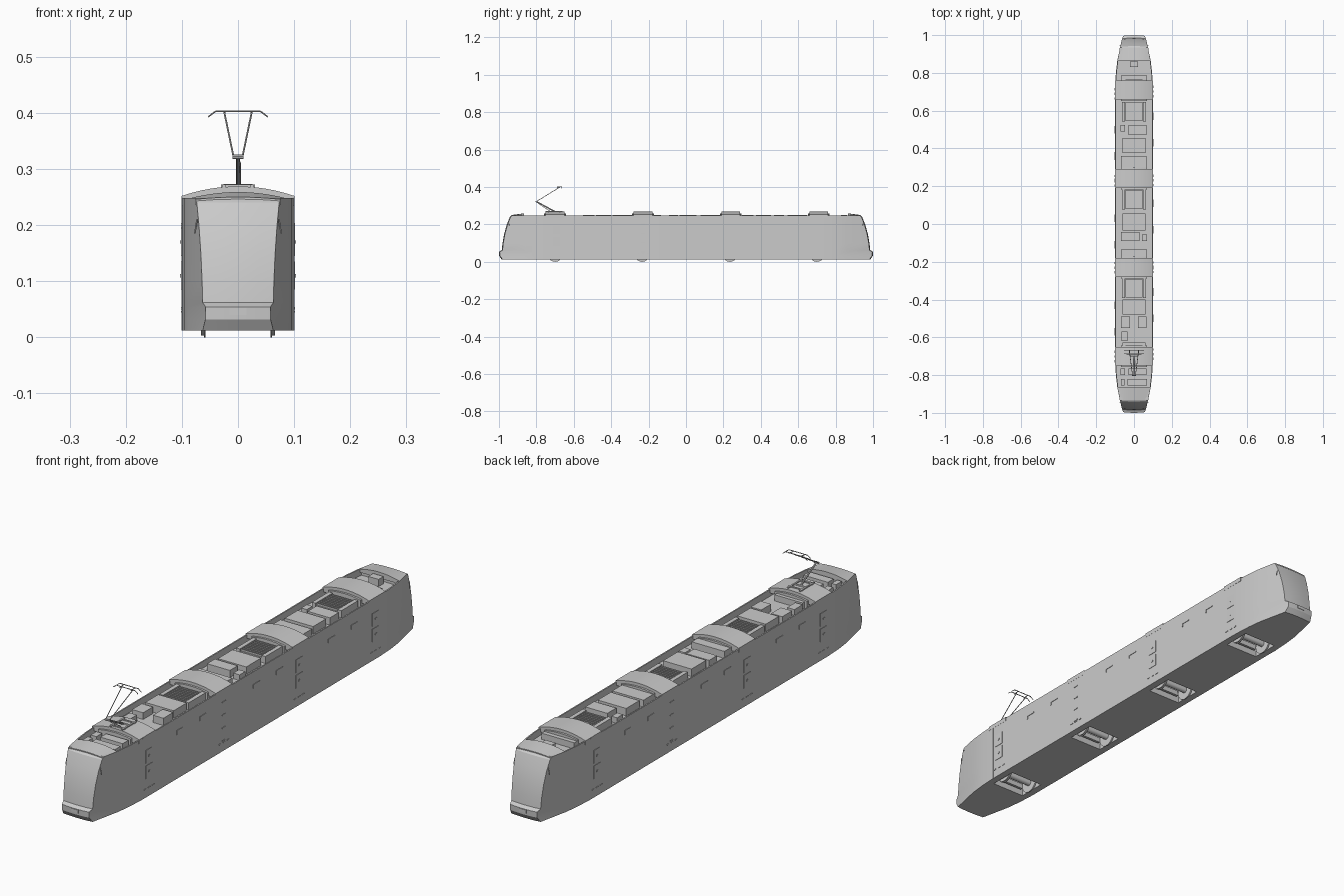
import bpy, bmesh, math
from mathutils import Vector

if "Cube" in bpy.data.objects:
    bpy.data.objects.remove(bpy.data.objects["Cube"], do_unlink=True)

grey = bpy.data.materials.new("plain grey")
grey.use_nodes = True
COLOUR = (0.6, 0.6, 0.6, 1)
grey.diffuse_color = COLOUR
grey.node_tree.nodes["Principled BSDF"].inputs["Base Color"].default_value = COLOUR


def finish(bm, name, smooth=False):
    bmesh.ops.recalc_face_normals(bm, faces=bm.faces)
    mesh = bpy.data.meshes.new(name)
    bm.to_mesh(mesh)
    bm.free()
    mesh.materials.append(grey)
    ob = bpy.data.objects.new(name, mesh)
    bpy.context.collection.objects.link(ob)
    if smooth:
        bpy.ops.object.select_all(action="DESELECT")
        ob.select_set(True)
        bpy.context.view_layer.objects.active = ob
        bpy.ops.object.shade_smooth_by_angle(angle=math.radians(25))
    return ob


def add_box(bm, x0, x1, y0, y1, z0, z1):
    verts = bmesh.ops.create_cube(bm, size=1)["verts"]
    for v in verts:
        v.co = Vector(((x0 + x1) / 2 + v.co.x * (x1 - x0),
                       (y0 + y1) / 2 + v.co.y * (y1 - y0),
                       (z0 + z1) / 2 + v.co.z * (z1 - z0)))


def add_rod(bm, a, b, r, sides=8):
    a, b = Vector(a), Vector(b)
    d = b - a
    verts = bmesh.ops.create_cone(bm, cap_ends=True, segments=sides, radius1=r,
                                  radius2=r, depth=d.length)["verts"]
    rot = d.to_track_quat("Z", "Y")
    for v in verts:
        v.co = rot @ v.co + (a + b) / 2


def loft(bm, rings):
    rows = [[bm.verts.new(p) for p in ring] for ring in rings]
    n = len(rows[0])
    for low, high in zip(rows, rows[1:]):
        for i in range(n):
            j = (i + 1) % n
            bm.faces.new((low[i], low[j], high[j], high[i]))
    bm.faces.new(rows[0])
    bm.faces.new(rows[-1])


PLAN = [(0.73, 0.1), (0.80, 0.096), (0.86, 0.089), (0.94, 0.073),
        (0.985, 0.062), (1.0, 0.056)]


def half_width(y):
    for (y0, x0), (y1, x1) in zip(PLAN, PLAN[1:]):
        if y <= y1:
            t = max(0, (y - y0) / (y1 - y0))
            return x0 + t * (x1 - x0)
    return PLAN[-1][1]


def outline(nose, z, inset=0.0, bulge=0.004):
    # tapered plan, repeated for both ends
    ys = [0.73, 0.80, 0.86, nose - bulge]
    edge = [(half_width(y) - inset, y) for y in ys]
    w = edge[-1][0]
    edge += [(w * 0.55, nose - bulge * 0.3), (0, nose)]
    half = edge + [(-x, y) for x, y in reversed(edge[:-1])]
    return [(x, y, z) for x, y in half] + [(-x, -y, z) for x, y in half]


# Body shell with curved noses and a sunken roof
bm = bmesh.new()
levels = [(0.012, 0.985), (0.032, 0.999), (0.054, 1.0), (0.062, 0.985),
          (0.10, 0.981), (0.15, 0.972), (0.20, 0.958), (0.24, 0.942),
          (0.248, 0.932)]
rings = [outline(y, z) for z, y in levels]
rings += [outline(0.875, z, 0.005, 0.001) for z in (0.248, 0.222)]
loft(bm, rings)
body = finish(bm, "body_shell")

# Wheel wells cut into the underside
AXLES = (-0.70, -0.235, 0.235, 0.70)
bm = bmesh.new()
for y in AXLES:
    add_box(bm, -0.072, 0.072, y - 0.055, y + 0.055, -0.02, 0.075)
cutter = finish(bm, "wheel_well_cutter")
cutter.hide_render = True
cutter.hide_set(True)
mod = body.modifiers.new("wheel wells", "BOOLEAN")
mod.object = cutter
mod.solver = "EXACT"
bpy.context.view_layer.objects.active = body
body.select_set(True)
bpy.ops.object.modifier_apply(modifier=mod.name)
bpy.data.objects.remove(cutter, do_unlink=True)
bpy.ops.object.shade_smooth_by_angle(angle=math.radians(15))

# Wheels, axles and frame beams
bm = bmesh.new()
for y in AXLES:
    add_rod(bm, (-0.06, y, 0.039), (0.06, y, 0.039), 0.012, 16)
    for s in (-1, 1):
        add_rod(bm, (s * 0.058, y, 0.039), (s * 0.066, y, 0.039), 0.036, 32)
        add_rod(bm, (s * 0.058, y, 0.039), (s * 0.061, y, 0.039), 0.039, 32)
        add_box(bm, -0.056, 0.056, y + s * 0.042 - 0.005, y + s * 0.042 + 0.005, 0.03, 0.05)
finish(bm, "wheels_and_axles", True)


def add_arch(bm, w0, w1, y0, y1, edge0, edge1, crown0, crown1, base, steps=16):
    # curved cover lofted between two arched sections
    def section(w, y, edge, crown):
        ts = [1 - 2 * i / steps for i in range(steps + 1)]
        top = [(w * t, y, edge + (crown - edge) * (1 - t * t)) for t in ts]
        return [(w, y, base)] + top + [(-w, y, base)]
    loft(bm, [section(w0, y0, edge0, crown0), section(w1, y1, edge1, crown1)])


# Arched roof bridges over the axles
bm = bmesh.new()
for y in (-0.70, -0.23, 0.24, 0.71):
    w = 0.1005
    add_arch(bm, w, w, y - 0.05, y + 0.05, 0.252, 0.252, 0.269, 0.269, 0.235)
    add_arch(bm, 0.07, 0.07, y - 0.058, y + 0.058, 0.25, 0.25, 0.257, 0.257, 0.222)
finish(bm, "roof_bridges", True)

# Crowned cab roofs
bm = bmesh.new()
for s in (-1, 1):
    add_arch(bm, 0.085, 0.075, s * 0.865, s * 0.934, 0.248, 0.246, 0.259, 0.25, 0.236)
finish(bm, "cab_roofs", True)

# Roof equipment cases: x range, y range, top
cases = [
    (-.022, .022, .83, .86, .250), (-.07, .07, .765, .785, .246),
    (-.03, .065, .47, .525, .250), (-.072, -.048, .49, .525, .244),
    (-.062, .06, .375, .455, .251), (-.07, .065, .30, .36, .249),
    (-.062, .06, -.035, .055, .251), (-.07, .028, -.09, -.042, .250),
    (.043, .07, -.09, -.055, .244), (-.07, .07, -.175, -.135, .249),
    (-.062, .06, -.48, -.40, .251), (-.07, -.022, -.55, -.49, .248),
    (.02, .065, -.55, -.49, .250), (-.066, -.035, -.62, -.57, .244),
    (-.06, .06, -.645, -.628, .246), (-.03, .065, -.80, -.765, .247),
    (-.072, -.048, -.80, -.765, .244), (-.035, .07, -.855, -.82, .246),
    (-.07, -.05, -.855, -.82, .246),
]
bm = bmesh.new()
for x0, x1, y0, y1, top in cases:
    add_box(bm, x0, x1, y0, y1, 0.22, top)
finish(bm, "roof_cases")

# Slatted resistor banks between side rails
bm = bmesh.new()
for y in (-0.34, 0.13, 0.595):
    add_box(bm, -0.045, 0.045, y - 0.05, y + 0.05, 0.22, 0.240)
    for s in (-1, 1):
        add_box(bm, s * 0.055 - 0.008, s * 0.055 + 0.008, y - 0.052, y + 0.052, 0.22, 0.249)
    for i in range(9):
        sy = y - 0.044 + i * 0.011
        add_box(bm, -0.045, 0.045, sy - 0.002, sy + 0.002, 0.239, 0.247)
finish(bm, "resistor_banks")

# Folding current collector
bm = bmesh.new()
for s in (-1, 1):
    add_box(bm, s * 0.025 - 0.003, s * 0.025 + 0.003, -0.75, -0.66, 0.262, 0.272)
    add_box(bm, -0.03, 0.03, -0.705 + s * 0.03 - 0.003, -0.705 + s * 0.03 + 0.003, 0.265, 0.272)
    add_rod(bm, (s * 0.008, -0.80, 0.322), (s * 0.024, -0.675, 0.399), 0.0016)
    yb = -0.678 + s * 0.01
    add_rod(bm, (-0.04, yb, 0.403), (0.04, yb, 0.403), 0.0016)
    for e in (-1, 1):
        add_rod(bm, (e * 0.04, yb, 0.403), (e * 0.053, yb, 0.393), 0.0013)
    add_rod(bm, (s * 0.024, -0.69, 0.399), (s * 0.024, -0.666, 0.402), 0.0016)
add_rod(bm, (0, -0.70, 0.268), (0, -0.80, 0.322), 0.0035)
add_rod(bm, (0.004, -0.72, 0.266), (0.004, -0.79, 0.312), 0.0012)
add_rod(bm, (-0.01, -0.80, 0.322), (0.01, -0.80, 0.322), 0.004)
add_rod(bm, (-0.026, -0.70, 0.269), (0.026, -0.70, 0.269), 0.004)
finish(bm, "current_collector")

# Side fittings, turned half round for the opposite side
bm = bmesh.new()
for s in (1, -1):
    def plate(y0, y1, z0, z1, t=0.0015):
        xs = sorted((s * 0.098, s * (0.1 + t)))
        ys = sorted((s * y0, s * y1))
        add_box(bm, xs[0], xs[1], ys[0], ys[1], z0, z1)
    for y in (-0.69, 0.23, 0.70):
        for z in (0.085, 0.145):
            plate(y - 0.02, y + 0.02, z, z + 0.05)
            plate(y - 0.004, y + 0.004, z + 0.022, z + 0.028, 0.003)
    for y in (-0.69, -0.23, 0.23, 0.70):
        for k in range(3):
            plate(y - 0.03 + k * 0.025, y - 0.018 + k * 0.025, 0.044, 0.047, 0.002)
    for y in (-0.43, 0.04, 0.50):
        for e in (-1, 1):
            plate(y + e * 0.07 - 0.02, y + e * 0.07 + 0.02, 0.196, 0.200, 0.002)
            plate(y + e * 0.07 - 0.02, y + e * 0.07 - 0.017, 0.184, 0.200, 0.002)
    for z in (0.05, 0.1, 0.15, 0.2):
        plate(-0.24, -0.22, z, z + 0.004, 0.002)
    plate(-0.728, -0.725, 0.012, 0.248, 0.0008)
finish(bm, "side_fittings")

# Coupler hatches and windscreen wipers on both noses
bm = bmesh.new()
for s in (-1, 1):
    ys = sorted((s * 0.99, s * 1.001))
    add_box(bm, -0.015, 0.015, ys[0], ys[1], 0.04, 0.052)
    for e in (-1, 1):
        add_rod(bm, (e * 0.073, s * 0.947, 0.21), (e * 0.077, s * 0.945, 0.185), 0.0015)
finish(bm, "nose_fittings")
